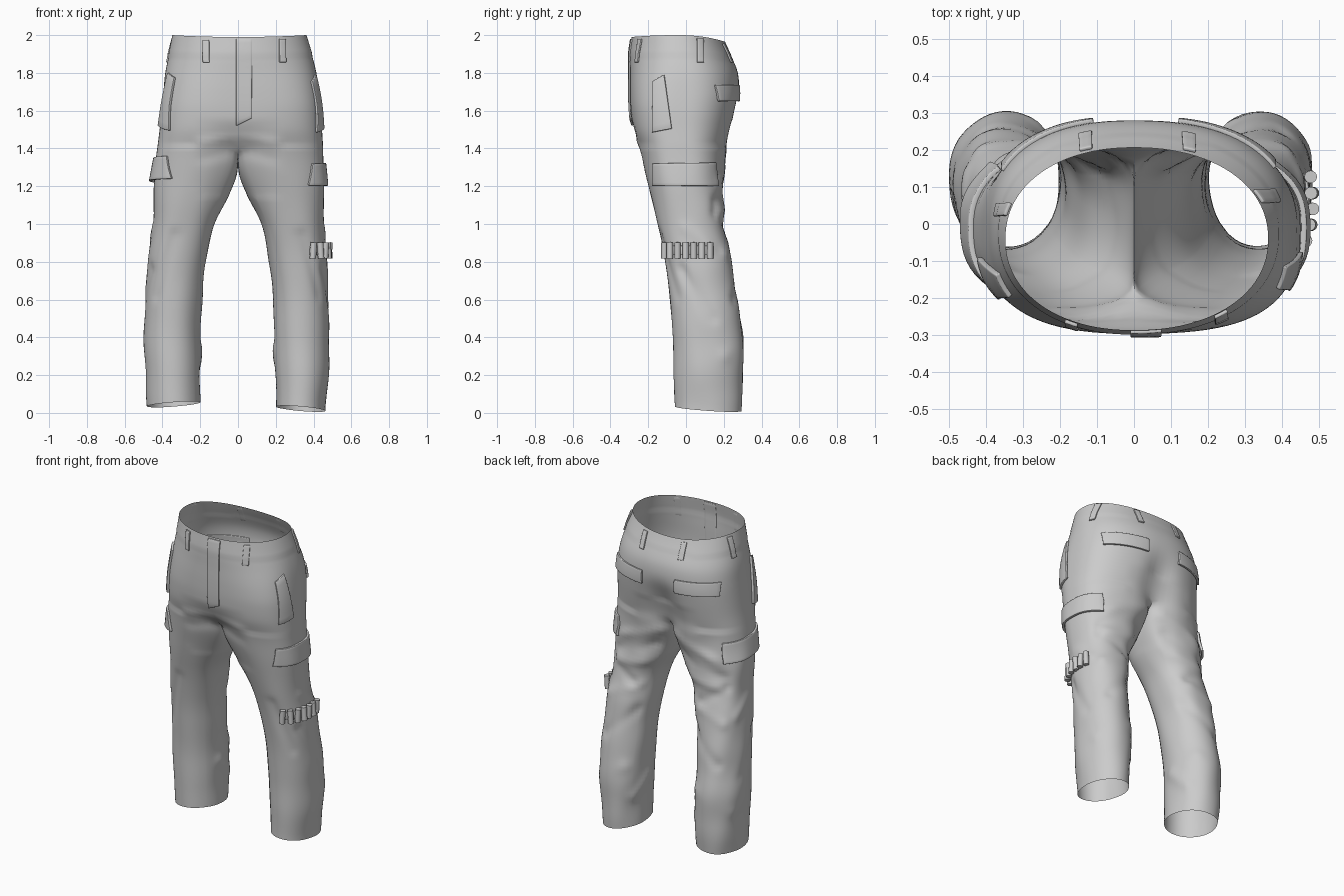
import bpy, bmesh, math
from mathutils import Vector
from mathutils.bvhtree import BVHTree

if "Cube" in bpy.data.objects:
    bpy.data.objects.remove(bpy.data.objects["Cube"])

N, K = 96, 15            # verts round the hips, verts across the crotch
CROTCH = 1.42
# z, left x, right x, front y, back y
HIPS = [(1.42, -.425, .45, -.255, .225), (1.5, -.415, .445, -.28, .245), (1.6, -.405, .44, -.293, .265),
        (1.7, -.395, .43, -.297, .28), (1.8, -.385, .415, -.297, .275), (1.9, -.365, .39, -.297, .245),
        (2.0, -.345, .36, -.285, .205)]
# z, right inner/outer x, left inner/outer x, front y, back y
LEGS = [(.03, .205, .46, -.2, -.48, -.06, .29), (.2, .20, .48, -.2, -.49, -.065, .303),
        (.4, .19, .485, -.2, -.50, -.07, .30), (.6, .185, .48, -.19, -.49, -.085, .27),
        (.8, .165, .47, -.17, -.478, -.11, .24), (1.0, .125, .453, -.125, -.45, -.15, .20),
        (1.2, .048, .457, -.048, -.445, -.20, .20), (1.34, .004, .452, -.004, -.435, -.235, .212),
        (1.42, 0, .45, 0, -.425, -.255, .225)]


def smooth(a, b, x):
    t = min(1, max(0, (x - a) / (b - a)))
    return t * t * (3 - 2 * t)


def table(tab, z):
    """Smooth (Hermite) lookup of a row by height."""
    z = min(max(z, tab[0][0]), tab[-1][0])
    i = next(i for i in range(len(tab) - 1) if z <= tab[i + 1][0])
    p, q = tab[i], tab[i + 1]
    o, r = tab[max(i - 1, 0)], tab[min(i + 2, len(tab) - 1)]
    h = q[0] - p[0]
    t = (z - p[0]) / h
    out = []
    for c in range(1, len(p)):
        m0 = (q[c] - o[c]) / (q[0] - o[0]) * h
        m1 = (r[c] - p[c]) / (r[0] - p[0]) * h
        out.append((2*t**3 - 3*t*t + 1) * p[c] + (t**3 - 2*t*t + t) * m0
                   + (3*t*t - 2*t**3) * q[c] + (t**3 - t*t) * m1)
    return out


def hip_point(i, z):
    xl, xr, yf, yb = table(HIPS, z)
    a = 2 * math.pi * i / N
    s, c = math.sin(a), -math.cos(a)
    boxy = .3 if c > 0 else (.85 if s > 0 else .6)   # the front is squarer than the seat
    e = 2 / (2.15 + boxy * smooth(1.95, 1.6, z))
    fx = abs(s) ** e * (xr if s > 0 else xl)
    fy = abs(c) ** e
    notch = math.exp(-(fx / .09) ** 2)
    dent = .2 * smooth(1.54, CROTCH, z) if c < 0 else .24 * smooth(1.75, CROTCH, z)
    fy *= 1 - dent * notch
    mid = (yf + yb) / 2
    y = mid + (yb - mid) * fy * (1 if c > 0 else -1)
    # the rim dips slightly at the front and more at the back
    z -= smooth(1.75, 2, z) * ((.035 if c > 0 else .01) * c * c)
    k = 1.008 if z > 1.885 else 1
    return Vector((fx * k, y * k, z))


def ring_faces(bm, a, b, closed=True):
    n = len(a)
    for i in range(n if closed else n - 1):
        j = (i + 1) % n
        bm.faces.new((a[i], a[j], b[j], b[i]))


# ---- trouser shell: hips split into two legs at the crotch
bm = bmesh.new()
prev = None
steps = 30
for s in range(steps + 1):
    z = 2 - (2 - CROTCH) * s / steps
    ring = [bm.verts.new(hip_point(i, z)) for i in range(N)]
    if prev:
        ring_faces(bm, prev, ring)
    prev = ring
front, back = prev[0].co, prev[N // 2].co
bridge = []
for k in range(1, K + 1):
    t = k / (K + 1)
    p = front.lerp(back, t)
    p.z -= .09 * math.sin(math.pi * t) ** .8
    bridge.append(bm.verts.new(p))
for side in (1, -1):
    top = [prev[(side * i) % N] for i in range(N // 2 + 1)] + bridge[::-1]
    outer = max(abs(v.co.x) for v in top)
    y0, y1 = min(v.co.y for v in top), max(v.co.y for v in top)
    unit = [(abs(v.co.x) / outer * 2 - 1, (v.co.y - y0) / (y1 - y0) * 2 - 1) for v in top]
    drop = [v.co.z - CROTCH for v in top]
    last, rows = top, 68
    hem = .022 if side > 0 else .045
    for s in range(1, rows + 1):
        z = CROTCH + (hem - CROTCH) * s / rows
        row = table(LEGS, z)
        xi, xo = row[0:2] if side > 0 else row[2:4]
        yf, yb = row[4:6]
        t = smooth(CROTCH, .95, z)
        e = .96 - .12 * smooth(.5, 1.0, z)           # thighs squarer than ankles
        ring = []
        for (ux, uy), d in zip(unit, drop):
            a = math.atan2(uy, ux)
            c, sn = math.cos(a), math.sin(a)
            vx = ux + (math.copysign(abs(c) ** e, c) - ux) * t
            vy = uy + (math.copysign(abs(sn) ** e, sn) - uy) * t
            low = smooth(.2, .03, z)
            zz = z + d * smooth(.95, CROTCH, z) - low * (.012 * vy + .011 * vx)
            ring.append(bm.verts.new((xi + (xo - xi) * (vx + 1) / 2, yf + (yb - yf) * (vy + 1) / 2, zz)))
        ring_faces(bm, last, ring)
        last = ring
soft = [v for v in bm.verts if 1.15 < v.co.z < 1.55 and abs(v.co.x) < .22]
for _ in range(8):
    bmesh.ops.smooth_vert(bm, verts=soft, factor=.5, use_axis_x=True, use_axis_y=True, use_axis_z=True)
bmesh.ops.recalc_face_normals(bm, faces=bm.faces)
bm.normal_update()
edge = max(bm.verts, key=lambda v: v.co.x)
if edge.normal.x < 0:
    bmesh.ops.reverse_faces(bm, faces=bm.faces)
    bm.normal_update()

# ---- cloth folds: start, end, width, height (mirrored to both legs)
FOLDS = [((.03, -.25, 1.46), (.20, -.26, 1.43), .025, .008), ((.05, -.22, 1.38), (.18, -.23, 1.35), .03, -.006),
         ((.06, .17, 1.33), (.36, .19, 1.22), .03, .013), ((.09, .17, 1.22), (.40, .16, 1.12), .03, -.012),
         ((.12, .18, 1.10), (.38, .18, 1.05), .03, .011), ((.40, .15, 1.06), (.20, .21, .92), .028, -.012),
         ((.16, .19, .95), (.40, .19, .84), .028, .012), ((.44, .0, .98), (.46, .14, .88), .03, .008),
         ((.45, -.02, .76), (.46, .14, .5), .03, -.013), ((.2, .2, .78), (.4, .25, .6), .03, -.01),
         ((.25, .27, .42), (.46, .2, .3), .035, .007), ((.2, .1, .34), (.22, .22, .22), .035, .01),
         ((.34, -.14, .94), (.44, -.06, .62), .03, -.008)]
for v in bm.verts:
    p = Vector((abs(v.co.x), v.co.y, v.co.z))
    d = 0
    for a, b, w, h in FOLDS:
        a, ab = Vector(a), Vector(b) - Vector(a)
        t = min(1, max(0, (p - a).dot(ab) / ab.length_squared))
        d += h * math.exp(-((p - a - ab * t).length / w) ** 2)
    wave = math.sin(17 * v.co.z + 9 * v.co.y + 14 * v.co.x) * math.sin(15 * v.co.y - 6 * v.co.z + 11 * v.co.x)
    back_only = .25 + .75 * smooth(-.05, .15, v.co.y)
    d += .004 * wave * back_only * smooth(1.5, 1.2, v.co.z)
    v.co += v.normal * d
bm.normal_update()
tree = BVHTree.FromBMesh(bm)


def finish(bm, name, solid=0):
    me = bpy.data.meshes.new(name)
    bm.to_mesh(me)
    bm.free()
    ob = bpy.data.objects.new(name, me)
    bpy.context.collection.objects.link(ob)
    if solid:
        m = ob.modifiers.new("thickness", 'SOLIDIFY')
        m.thickness, m.offset = solid, 0
        m = ob.modifiers.new("soft_edge", 'BEVEL')
        m.width, m.segments, m.limit_method = .003, 2, 'ANGLE'
    bpy.ops.object.select_all(action='DESELECT')
    ob.select_set(True)
    bpy.context.view_layer.objects.active = ob
    bpy.ops.object.shade_smooth_by_angle(angle=math.radians(40))


finish(bm, "trouser_shell")


def hit(origin, direction):
    p = tree.ray_cast(origin, direction)[0]
    return p if p else tree.find_nearest(origin + direction * .6)[0]


def flap(name, angle, corners, lift=(.004, .004), solid=.012, nu=12, nv=8):
    """Quad laid on the cloth; corners (sideways, z) run top-left, top-right, bottom-right, bottom-left."""
    a = math.radians(angle)
    out, side = Vector((math.cos(a), math.sin(a), 0)), Vector((-math.sin(a), math.cos(a), 0))
    tl, tr, br, bl = [Vector(c) for c in corners]
    bm, prev = bmesh.new(), None
    for j in range(nv + 1):
        row = []
        for i in range(nu + 1):
            u, w = i / nu, j / nv
            q = tl.lerp(tr, u).lerp(bl.lerp(br, u), w)
            p = hit(out + side * q.x + Vector((0, 0, q.y)), -out)
            row.append(bm.verts.new(p + out * (lift[0] + (lift[1] - lift[0]) * w)))
        if prev:
            ring_faces(bm, prev, row, False)
        prev = row
    bmesh.ops.recalc_face_normals(bm, faces=bm.faces)
    finish(bm, name, solid)


# ---- belt loops: viewing angle, sideways position
for i, (ang, s, top) in enumerate([(-90, -.17, 1.975), (-90, .235, 1.98), (0, .075, 1.985),
                                   (180, -.04, 1.985), (90, .13, 1.955), (90, -.15, 1.955)]):
    flap(f"belt_loop_{i + 1}", ang, [(s - .017, top), (s + .017, top), (s + .02, 1.855), (s - .016, 1.855)],
         (.005, .005), .01, 3, 8)

# ---- fly
flap("fly_panel", -90, [(-.01, 1.98), (.075, 1.98), (.072, 1.56), (-.01, 1.52)], (.003, .006), .01, 6, 20)

# ---- pocket flaps on both sides
flap("right_hip_pocket", 0, [(-.175, 1.755), (-.115, 1.79), (-.075, 1.505), (-.178, 1.485)], (.006, .008), .014)
flap("left_hip_pocket", 180, [(.135, 1.80), (.195, 1.775), (.2, 1.495), (.09, 1.52)], (.006, .01), .016)
flap("right_cargo_flap", 0, [(-.175, 1.32), (.155, 1.325), (.17, 1.20), (-.175, 1.205)], (.006, .014), .016, 20)
flap("left_cargo_flap", 180, [(-.15, 1.34), (.175, 1.36), (.185, 1.24), (-.165, 1.215)], (.006, .02), .016, 20)
for name, lo, hi in (("right", -.38, -.12), ("left", .11, .355)):
    flap(name + "_back_pocket", 90, [(lo, 1.735), (hi, 1.735), (hi, 1.65), (lo, 1.65)], (.004, .012), .014, 16)

# ---- strap with a row of small cylinders round the right knee
axis = Vector((.32, .055, 0))


def knee(angle, z, off):
    a = math.radians(angle)
    out = Vector((math.cos(a), math.sin(a), 0))
    c = axis + Vector((0, 0, z))
    return hit(c + out * .6, -out) + out * off


bm, prev = bmesh.new(), None
for z in (.835, .86, .885):
    row = [bm.verts.new(knee(-70 + 100 * i / 20, z, .006)) for i in range(21)]
    if prev:
        ring_faces(bm, prev, row, False)
    prev = row
finish(bm, "knee_strap", .008)
for i in range(7):
    p = knee(-65 + 90 * i / 6, .86, .017)
    bpy.ops.mesh.primitive_cylinder_add(vertices=16, radius=.017, depth=.085, location=p,
                                        rotation=(0, .06 * (-1) ** i, 0))
    bpy.context.object.name = f"strap_cylinder_{i + 1}"
    bpy.ops.object.shade_smooth_by_angle(angle=math.radians(40))
